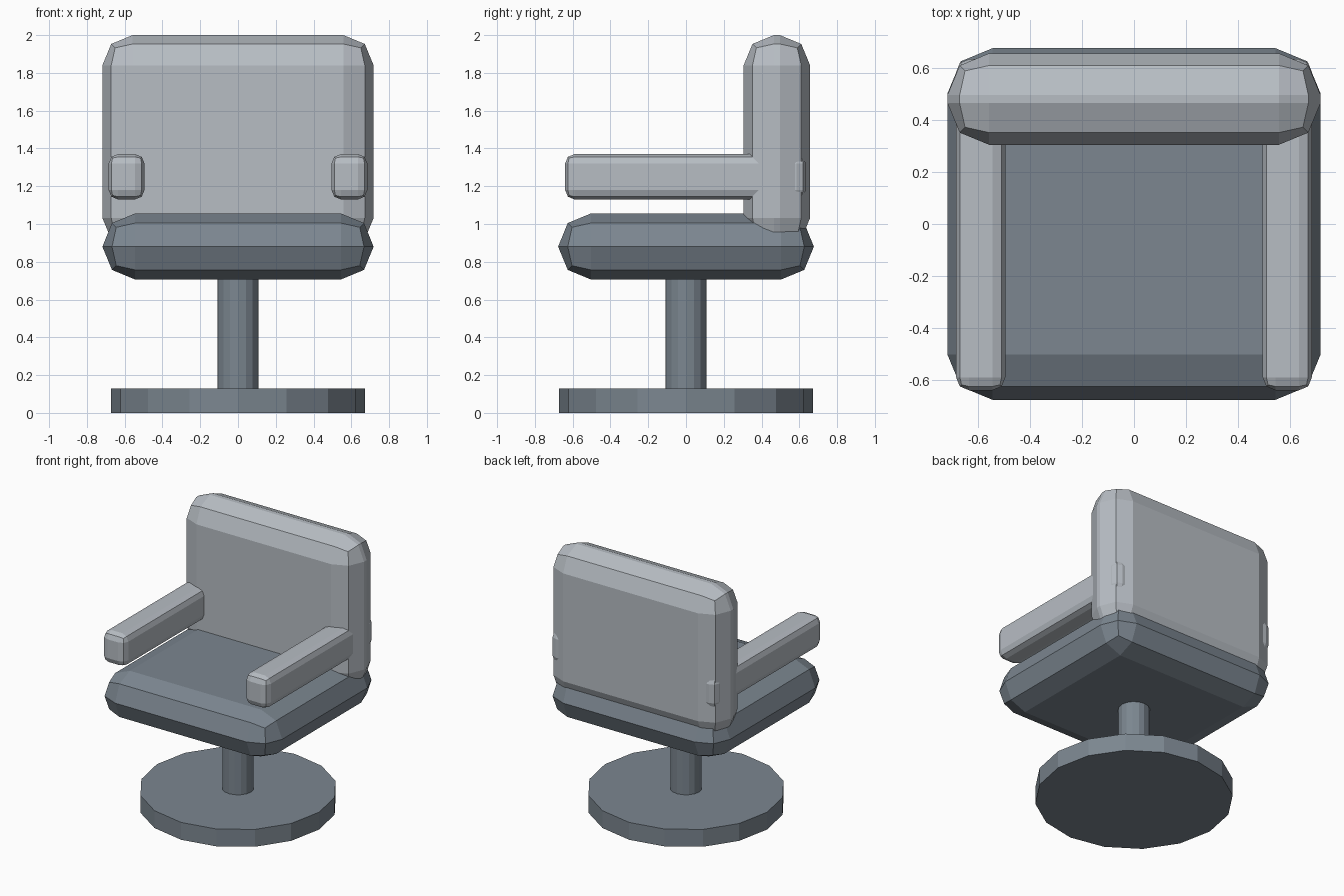
import bpy, bmesh
from mathutils import Matrix, Vector

if "Cube" in bpy.data.objects:
    bpy.data.objects.remove(bpy.data.objects["Cube"])


def material(name, rgb):
    mat = bpy.data.materials.new(name)
    mat.diffuse_color = (*rgb, 1)
    mat.use_nodes = True
    mat.node_tree.nodes["Principled BSDF"].inputs["Base Color"].default_value = mat.diffuse_color
    return mat


DARK = material("dark_slate", (0.20, 0.24, 0.28))
LIGHT = material("light_slate", (0.475, 0.51, 0.55))


def finish(name, bm, mat):
    bmesh.ops.recalc_face_normals(bm, faces=bm.faces)
    mesh = bpy.data.meshes.new(name)
    bm.to_mesh(mesh)
    bm.free()
    mesh.materials.append(mat)
    obj = bpy.data.objects.new(name, mesh)
    bpy.context.collection.objects.link(obj)
    return obj


def cushion(name, lo, hi, radius, mat):
    """Box between two corners with two-segment rounded edges."""
    lo, hi = Vector(lo), Vector(hi)
    size = hi - lo
    bm = bmesh.new()
    bmesh.ops.create_cube(bm, size=1, matrix=Matrix.Translation((lo + hi) / 2)
                          @ Matrix.Diagonal((*size, 1)))
    bmesh.ops.bevel(bm, geom=bm.edges[:], offset=radius, segments=2,
                    profile=0.5, affect='EDGES', clamp_overlap=True)
    bmesh.ops.remove_doubles(bm, verts=bm.verts, dist=0.002)
    return finish(name, bm, mat)


def disc(name, radius, z0, z1, mat, sides=16):
    """Upright flat-sided cylinder."""
    bm = bmesh.new()
    bmesh.ops.create_cone(bm, cap_ends=True, segments=sides, radius1=radius,
                          radius2=radius, depth=z1 - z0,
                          matrix=Matrix.Translation((0, 0, (z0 + z1) / 2)))
    return finish(name, bm, mat)


# Pedestal
disc("base", 0.672, 0, 0.13, DARK)
disc("post", 0.108, 0.10, 0.80, DARK)

# Upholstery
cushion("seat", (-0.718, -0.677, 0.706), (0.718, 0.677, 1.056), 0.174, DARK)
cushion("backrest", (-0.718, 0.305, 0.872), (0.718, 0.657, 2.0), 0.16, LIGHT)

# Armrests, passing through the backrest
for side, x in (("left", -0.59), ("right", 0.59)):
    cushion(f"{side}_armrest", (x - 0.095, -0.64, 1.13),
            (x + 0.095, 0.635, 1.37), 0.05, LIGHT)
